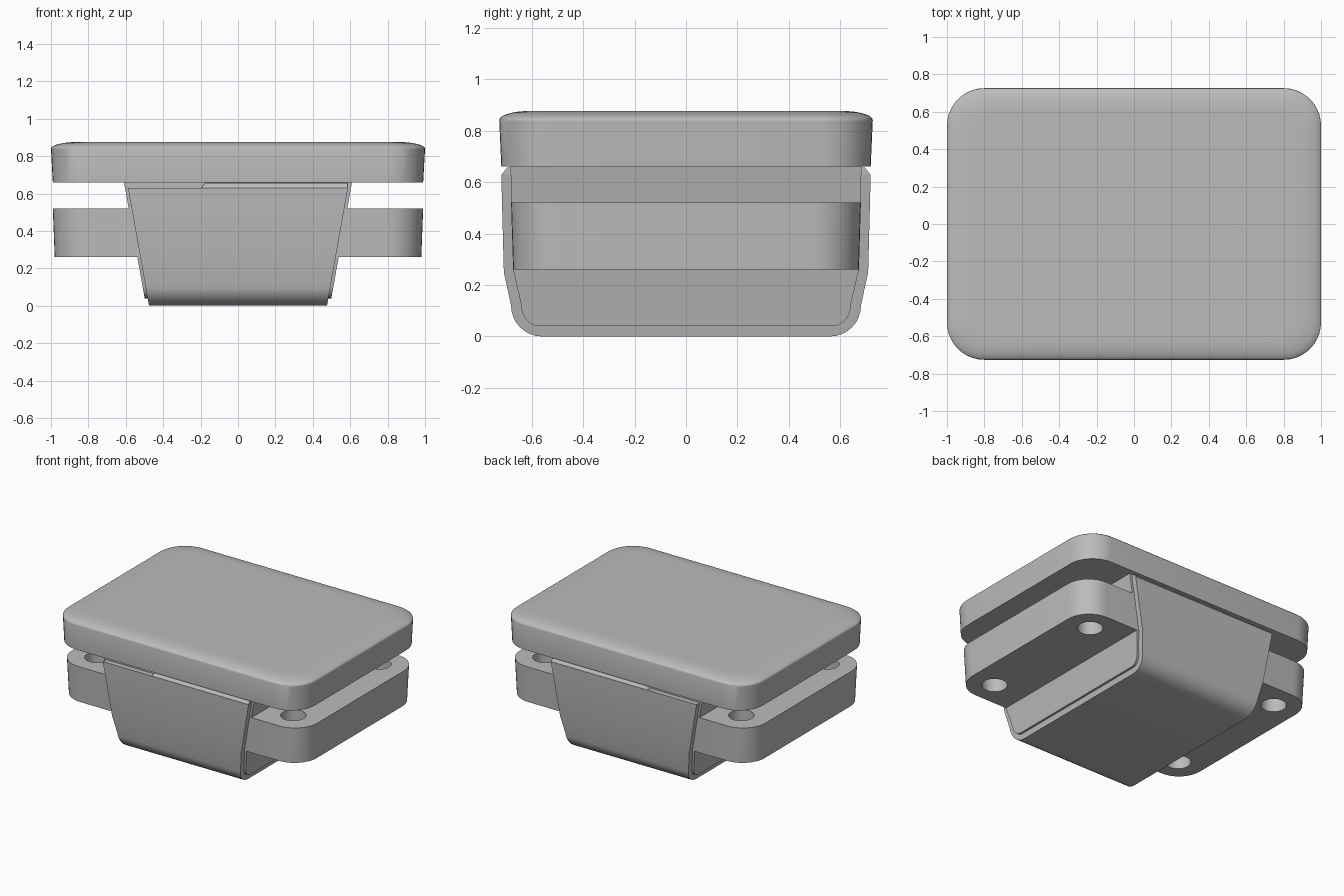
import bpy, bmesh, math

if "Cube" in bpy.data.objects:
    bpy.data.objects.remove(bpy.data.objects["Cube"])

grey = bpy.data.materials.new("plain grey")
grey.use_nodes = True
colour = (0.5, 0.5, 0.5, 1)
grey.diffuse_color = colour
grey.node_tree.nodes["Principled BSDF"].inputs["Base Color"].default_value = colour


def finish(name, bm, angle=30):
    bmesh.ops.recalc_face_normals(bm, faces=bm.faces)
    mesh = bpy.data.meshes.new(name)
    bm.to_mesh(mesh)
    bm.free()
    mesh.materials.append(grey)
    obj = bpy.data.objects.new(name, mesh)
    bpy.context.collection.objects.link(obj)
    smooth(obj, angle)
    return obj


def smooth(obj, angle=30):
    bpy.ops.object.select_all(action='DESELECT')
    obj.select_set(True)
    bpy.context.view_layer.objects.active = obj
    bpy.ops.object.shade_smooth_by_angle(angle=math.radians(angle))


def rounded_rect(hx, hy, r, n=10):
    pts = []
    for q, (sx, sy) in enumerate([(1, 1), (-1, 1), (-1, -1), (1, -1)]):
        for i in range(n + 1):
            a = math.pi / 2 * (q + i / n)
            pts.append((sx * (hx - r) + r * math.cos(a), sy * (hy - r) + r * math.sin(a)))
    return pts


def loft(name, levels, angle=30):
    """Stack rounded rectangles given as (half x, half y, radius, z)."""
    bm = bmesh.new()
    rings = [[bm.verts.new((x, y, z)) for x, y in rounded_rect(hx, hy, r)]
             for hx, hy, r, z in levels]
    for a, b in zip(rings, rings[1:]):
        for i in range(len(a)):
            j = (i + 1) % len(a)
            bm.faces.new((a[i], a[j], b[j], b[i]))
    bm.faces.new(rings[0])
    bm.faces.new(rings[-1])
    return finish(name, bm, angle)


def half_profile(side_pts, flat_y, bottom_z, corner_z, n=8):
    """Side outline from the top down, ending in a rounded bottom corner."""
    y0 = side_pts[-1][0]
    pts = list(side_pts)
    for i in range(1, n + 1):
        a = math.pi / 2 * i / n
        pts.append((flat_y + (y0 - flat_y) * math.cos(a),
                    corner_z - (corner_z - bottom_z) * math.sin(a)))
    return pts


def mirrored(half):
    return half + [(-y, z) for y, z in reversed(half)]


def tapered_x(z, bottom, slope=0.178):
    return bottom + slope * z


def extrude_tapered(name, outline, bottom, strip=None):
    """Sweep a y-z outline across x, widening with height."""
    bm = bmesh.new()
    ends = [[bm.verts.new((s * tapered_x(z, bottom), y, z)) for y, z in outline]
            for s in (-1, 1)]
    n = len(outline)
    for i in range(n):
        j = (i + 1) % n
        bm.faces.new((ends[0][i], ends[0][j], ends[1][j], ends[1][i]))
    for e in ends:
        if strip:
            for i in range(strip - 1):
                bm.faces.new((e[i], e[i + 1], e[n - 2 - i], e[n - 1 - i]))
        else:
            bm.faces.new(e)
    return finish(name, bm)


# Lid with a softly domed top
dome = []
for i in range(9):
    t = math.pi / 2 * i / 8
    inset = 1 - math.cos(t)
    dome.append((1 - 0.15 * inset, 0.726 - 0.115 * inset, 0.2 - 0.06 * inset,
                 0.84 + 0.036 * math.sin(t)))
loft("lid", [(0.99, 0.718, 0.19, 0.66)] + dome, 25)

# Flange plate with four bolt holes
flange = loft("flange_plate", [(0.98, 0.672, 0.18, 0.26), (0.99, 0.68, 0.18, 0.52)])
bm = bmesh.new()
for sx in (-1, 1):
    for sy in (-1, 1):
        made = bmesh.ops.create_cone(bm, cap_ends=True, segments=32,
                                     radius1=0.085, radius2=0.085, depth=1)
        bmesh.ops.translate(bm, verts=made["verts"], vec=(sx * 0.79, sy * 0.49, 0.4))
cutter = finish("bolt_hole_cutter", bm)
cutter.hide_render = True
cut = flange.modifiers.new("bolt holes", 'BOOLEAN')
cut.operation = 'DIFFERENCE'
cut.solver = 'EXACT'
cut.object = cutter
bpy.context.view_layer.objects.active = flange
bpy.ops.object.select_all(action='DESELECT')
flange.select_set(True)
bpy.ops.object.modifier_apply(modifier=cut.name)
bpy.data.objects.remove(cutter)
smooth(flange)

# Tapered inner body and the band wrapped around it
inner = half_profile([(0.682, 0.66), (0.672, 0.26), (0.64, 0.12)], 0.57, 0.04, 0.12)
outer = half_profile([(0.718, 0.63), (0.708, 0.25), (0.68, 0.12)], 0.56, 0.0, 0.12)
inner_wall = [(0.68, 0.63)] + inner[1:]
extrude_tapered("inner_body", mirrored(inner), 0.492)
outer_full = mirrored(outer)
inner_full = mirrored(inner_wall)
extrude_tapered("wrap_band", outer_full + inner_full[::-1], 0.476, len(outer_full))

# Raised lip along part of each band edge, sloping towards the body
for name, s in (("front_lip", -1), ("back_lip", 1)):
    bm = bmesh.new()
    section = [(0.718, 0.628), (0.695, 0.656), (0.675, 0.656), (0.675, 0.628)]
    rows = [[bm.verts.new((x + (0.025 if z > 0.64 and x < 0 else 0), s * y, z))
             for y, z in section] for x in (-0.2, 0.586)]
    for i in range(4):
        j = (i + 1) % 4
        bm.faces.new((rows[0][i], rows[0][j], rows[1][j], rows[1][i]))
    for row in rows:
        bm.faces.new(row)
    finish(name, bm)
